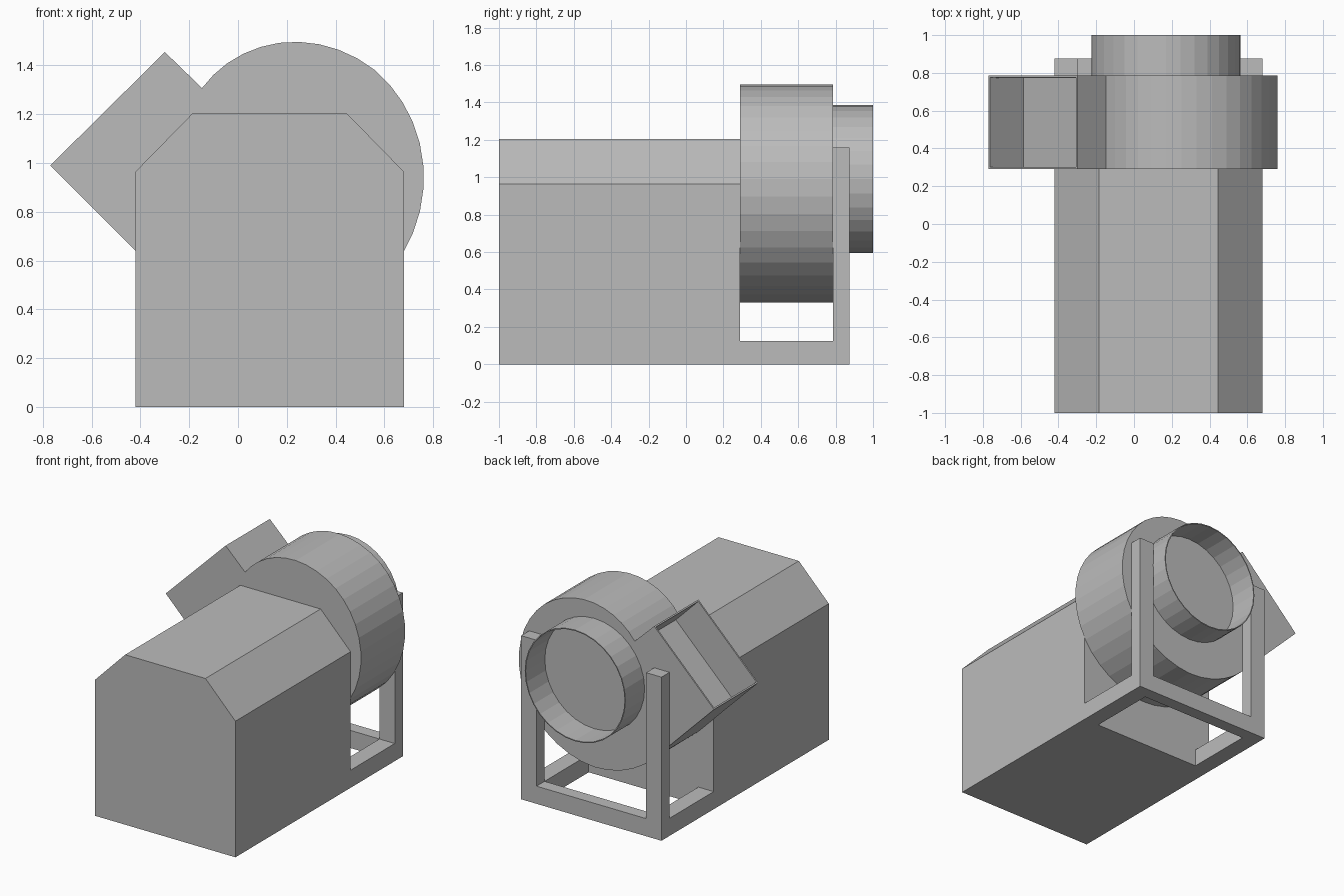
import bpy
import bmesh
from math import cos, sin, radians
from mathutils import Vector

cube = bpy.data.objects.get("Cube")
if cube:
    bpy.data.objects.remove(cube, do_unlink=True)

# Single painted-metal colour
grey = bpy.data.materials.new("plain grey")
grey.use_nodes = True
grey.diffuse_color = (0.5, 0.5, 0.5, 1)
grey.node_tree.nodes["Principled BSDF"].inputs["Base Color"].default_value = (0.5, 0.5, 0.5, 1)


def finish(bm, name):
    mesh = bpy.data.meshes.new(name)
    bm.to_mesh(mesh)
    bm.free()
    mesh.materials.append(grey)
    obj = bpy.data.objects.new(name, mesh)
    bpy.context.collection.objects.link(obj)
    return obj


def prism(profile, y0, y1):
    """Extrude an x-z outline from y0 to y1; sides follow the outline order."""
    bm = bmesh.new()
    front = [bm.verts.new((x, y0, z)) for x, z in profile]
    back = [bm.verts.new((x, y1, z)) for x, z in profile]
    bm.faces.new(front)
    bm.faces.new(back[::-1])
    n = len(profile)
    sides = [bm.faces.new((front[i], back[i], back[(i + 1) % n], front[(i + 1) % n]))
             for i in range(n)]
    bmesh.ops.recalc_face_normals(bm, faces=bm.faces)
    return bm, sides


def box(name, x0, x1, y0, y1, z0, z1):
    bm, _ = prism([(x0, z0), (x1, z0), (x1, z1), (x0, z1)], y0, y1)
    return finish(bm, name)


LEFT, RIGHT = 0.68, -0.42
BODY_BACK, DRUM_BACK, FRAME_BACK = 0.29, 0.785, 0.875
RAIL, RAIL_TOP = 0.12, 0.125

# Motor housing with chamfered upper edges
housing = [(RIGHT, 0), (LEFT, 0), (LEFT, 0.965), (0.445, 1.205),
           (-0.185, 1.205), (RIGHT, 0.965)]
bm, _ = prism(housing, -1, BODY_BACK)
finish(bm, "motor_housing")

# Support frame: side rails, posts and rear beam
for side, x0 in (("right", RIGHT), ("left", LEFT - RAIL)):
    box(side + "_rail", x0, x0 + RAIL, BODY_BACK, DRUM_BACK, 0, RAIL_TOP)
    box(side + "_post", x0, x0 + RAIL, DRUM_BACK, FRAME_BACK, 0, 1.16)
box("rear_beam", RIGHT + RAIL, LEFT - RAIL, DRUM_BACK, FRAME_BACK, 0, RAIL_TOP)

# Scroll casing: radius grows over three quarters of a turn into the outlet
CX, CZ = 0.17, 0.99
radii = [0.449, 0.503, 0.553, 0.59, 0.63, 0.66, 0.665]
STEPS = 5
outline = []
for i in range(STEPS * (len(radii) - 1) + 1):
    k = min(i // STEPS, len(radii) - 2)
    t = i / STEPS - k
    r = radii[k] * (1 - t) + radii[k + 1] * t
    a = radians(135 - 45 * i / STEPS)
    outline.append((CX + r * cos(a), CZ + r * sin(a)))
outline += [(-0.77, 0.99), (-0.30, 1.455)]
bm, sides = prism(outline, BODY_BACK, DRUM_BACK)

# Outlet mouth: thin rim and deep recess
mouth = sides[-2]
bmesh.ops.inset_region(bm, faces=[mouth], thickness=0.015)
inward = Vector((1, 0, -1)).normalized() * 0.25
bmesh.ops.inset_region(bm, faces=[mouth], thickness=0.001)
bmesh.ops.translate(bm, verts=mouth.verts[:], vec=inward)
finish(bm, "scroll_casing")

# Inlet collar: thin open tube on the back of the casing
SEGMENTS, OUTER, INNER = 32, 0.395, 0.388
bm = bmesh.new()
rings = []
for r, y in ((OUTER, DRUM_BACK), (OUTER, 1), (INNER, 1), (INNER, DRUM_BACK)):
    rings.append([bm.verts.new((CX + r * cos(radians(360 * i / SEGMENTS)), y,
                                CZ + r * sin(radians(360 * i / SEGMENTS))))
                  for i in range(SEGMENTS)])
for a, b in zip(rings, rings[1:] + rings[:1]):
    for i in range(SEGMENTS):
        j = (i + 1) % SEGMENTS
        bm.faces.new((a[i], a[j], b[j], b[i]))
bmesh.ops.recalc_face_normals(bm, faces=bm.faces)
finish(bm, "inlet_collar")
